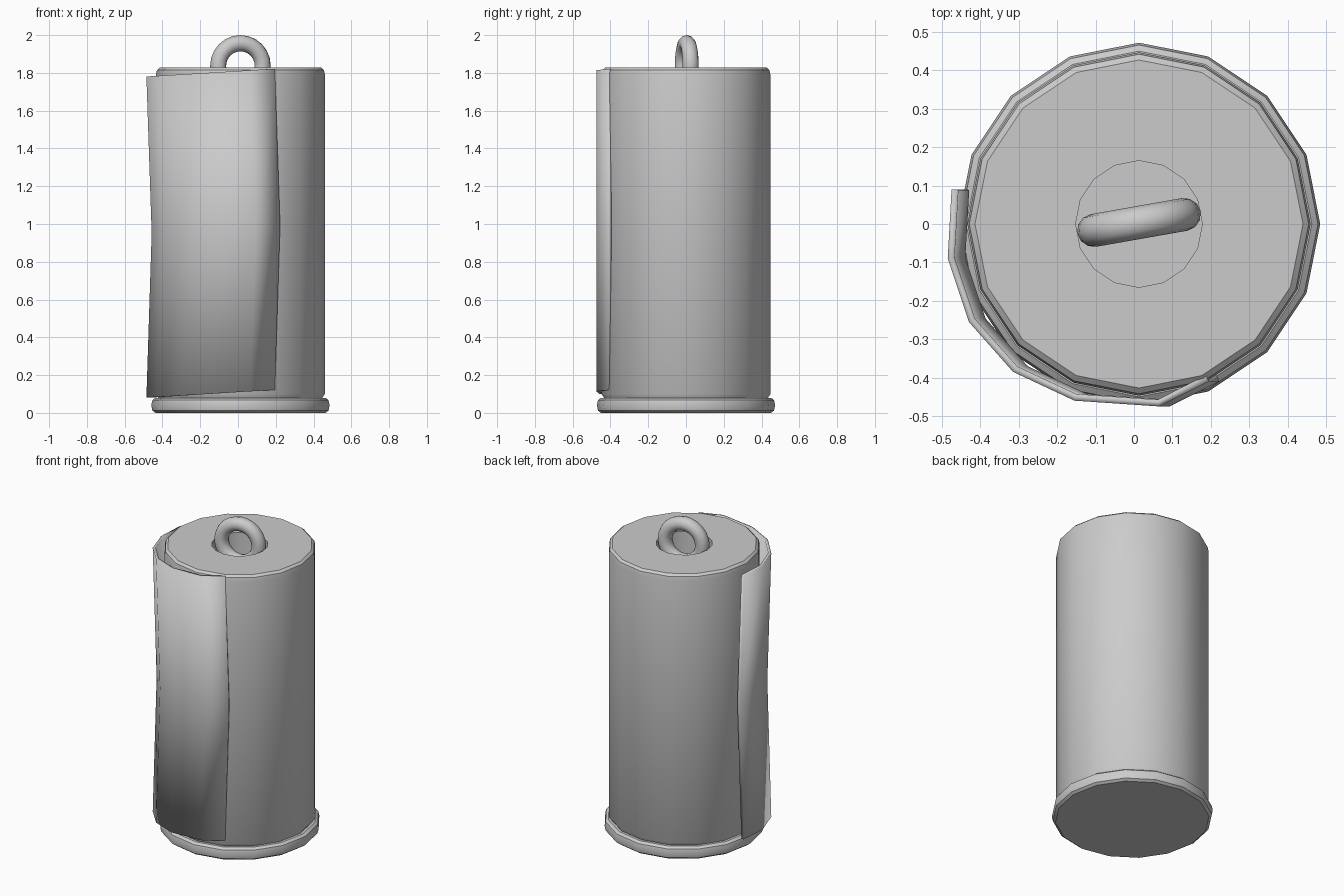
import bpy, bmesh, math
from mathutils import Vector

if "Cube" in bpy.data.objects:
    bpy.data.objects.remove(bpy.data.objects["Cube"])

CX = 0.013


def finish(obj, angle=35):
    bpy.ops.object.select_all(action='DESELECT')
    obj.select_set(True)
    bpy.context.view_layer.objects.active = obj
    bpy.ops.object.shade_smooth_by_angle(angle=math.radians(angle))


def add_mesh(name, bm):
    bmesh.ops.recalc_face_normals(bm, faces=bm.faces)
    mesh = bpy.data.meshes.new(name)
    bm.to_mesh(mesh)
    bm.free()
    obj = bpy.data.objects.new(name, mesh)
    bpy.context.collection.objects.link(obj)
    return obj


def lathe(name, profile, sides=16):
    """Revolve an (r, z) profile and cap both ends."""
    bm = bmesh.new()
    rings = []
    for r, z in profile:
        rings.append([bm.verts.new((CX + r * math.cos(2 * math.pi * i / sides),
                                    r * math.sin(2 * math.pi * i / sides), z))
                      for i in range(sides)])
    for a, b in zip(rings, rings[1:]):
        for i in range(sides):
            j = (i + 1) % sides
            bm.faces.new((a[i], a[j], b[j], b[i]))
    bm.faces.new(rings[0][::-1])
    bm.faces.new(rings[-1])
    obj = add_mesh(name, bm)
    finish(obj)
    return obj


# Rounded base rim
lathe("base_rim", [(0.45, 0), (0.466, 0.012), (0.472, 0.04), (0.466, 0.068), (0.45, 0.08)])

# Canister body with a straight-walled recess in the top
lathe("body", [(0.427, 0.07), (0.447, 0.1), (0.447, 1.79), (0.442, 1.815),
               (0.427, 1.828), (0.165, 1.828), (0.165, 1.64)])

# Pull ring sitting in the recess
bpy.ops.mesh.primitive_torus_add(major_radius=0.12, minor_radius=0.043,
                                 major_segments=24, minor_segments=12,
                                 location=(CX, 0.004, 1.837),
                                 rotation=(math.pi / 2, 0, math.radians(10)))
ring = bpy.context.object
ring.name = "pull_ring"
finish(ring, 60)

# Loose wrap label: flared at top and bottom, pressed in at the middle
outline = [(-0.475, 0.09), (-0.485, -0.09), (-0.43, -0.255), (-0.315, -0.385),
           (-0.155, -0.46), (0.065, -0.475), (0.195, -0.41)]
bm = bmesh.new()
rows = []
for z, shift in [(0.11, 0), (0.98, 0.028), (1.81, 0)]:
    rows.append([bm.verts.new((x + shift, y, z + 0.06 * x)) for x, y in outline])
for a, b in zip(rows, rows[1:]):
    for i in range(len(outline) - 1):
        bm.faces.new((a[i], a[i + 1], b[i + 1], b[i]))
label = add_mesh("wrap_label", bm)
# Make the normals face away from the body so the thickness goes inward
poly = label.data.polygons[2]
if poly.normal.dot(Vector((poly.center.x, poly.center.y, 0))) < 0:
    label.data.flip_normals()
solid = label.modifiers.new("thickness", 'SOLIDIFY')
solid.thickness = 0.018
solid.offset = -1
finish(label, 40)
